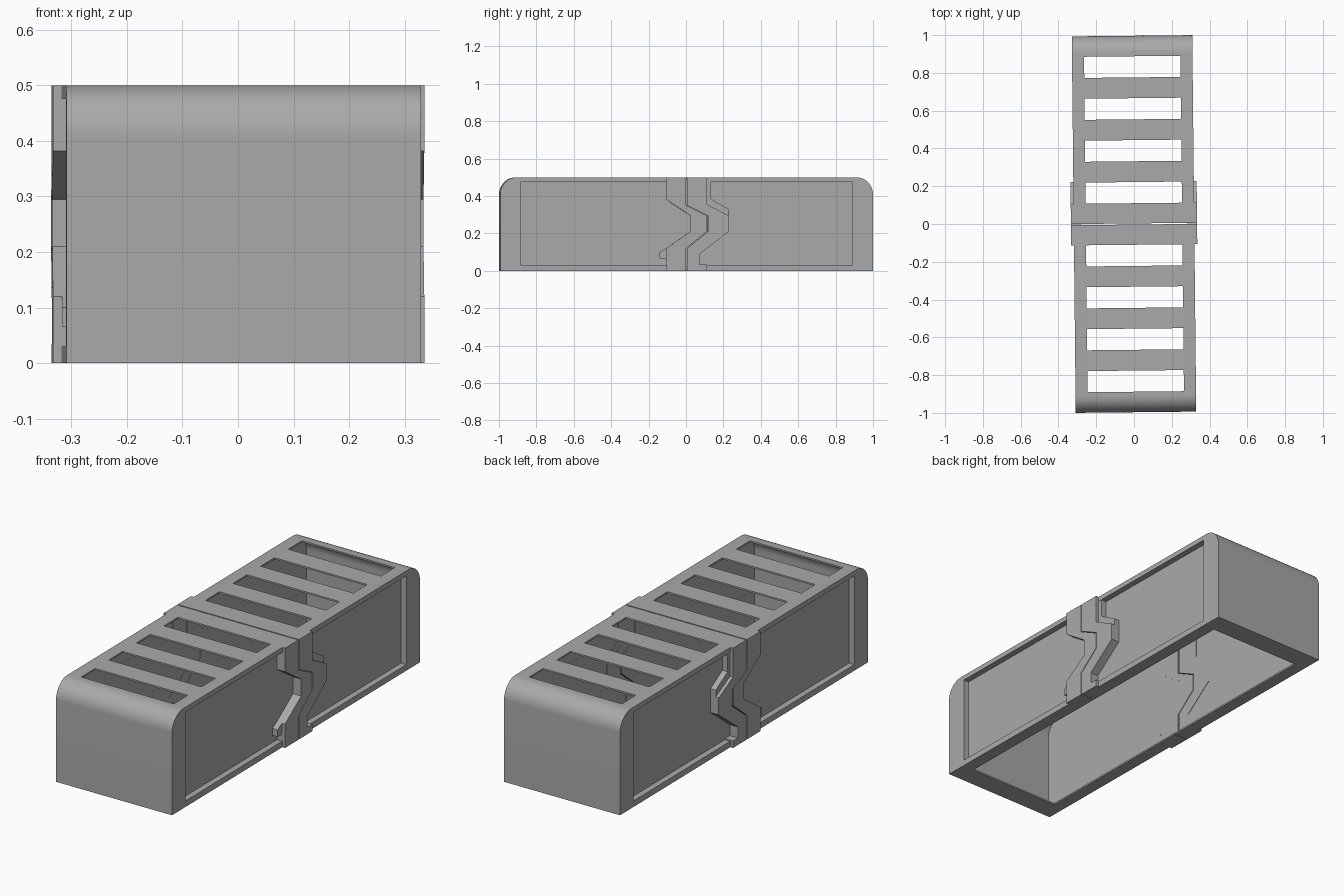
import bpy, bmesh, math

cube = bpy.data.objects.get("Cube")
if cube:
    bpy.data.objects.remove(cube, do_unlink=True)

grey = bpy.data.materials.new("mid grey")
grey.use_nodes = True
grey.diffuse_color = (0.4, 0.4, 0.4, 1)
grey.node_tree.nodes["Principled BSDF"].inputs["Base Color"].default_value = (0.4, 0.4, 0.4, 1)

HALF_LEN, HALF_WID, HEIGHT = 0.9965, 0.319, 0.5
TURN = 0.0105   # slight turn of the whole case about z
GAP = 0.003
INNER = 0.284   # inside face of the thin side walls


def prism(name, profile, x0, x1):
    """Extrude a (y, z) profile from x0 to x1."""
    bm = bmesh.new()
    face = bm.faces.new([bm.verts.new((x0, y, z)) for y, z in profile])
    out = bmesh.ops.extrude_face_region(bm, geom=[face])
    moved = [v for v in out["geom"] if isinstance(v, bmesh.types.BMVert)]
    bmesh.ops.translate(bm, verts=moved, vec=(x1 - x0, 0, 0))
    bmesh.ops.recalc_face_normals(bm, faces=bm.faces)
    mesh = bpy.data.meshes.new(name)
    bm.to_mesh(mesh)
    bm.free()
    mesh.materials.append(grey)
    obj = bpy.data.objects.new(name, mesh)
    bpy.context.collection.objects.link(obj)
    return obj


def box(name, x0, x1, y0, y1, z0, z1):
    return prism(name, [(y0, z0), (y1, z0), (y1, z1), (y0, z1)], x0, x1)


def arch(half, bottom, top, radius, steps=12):
    """Profile with two rounded upper corners."""
    pts = [(-half, bottom), (half, bottom)]
    for side, start in ((1, 0), (-1, 90)):
        for i in range(steps + 1):
            a = math.radians(start + 90 * i / steps)
            pts.append((side * (half - radius) + radius * math.cos(a),
                        top - radius + radius * math.sin(a)))
    return pts


def activate(obj):
    bpy.ops.object.select_all(action='DESELECT')
    obj.select_set(True)
    bpy.context.view_layer.objects.active = obj


def cut(obj, cutter):
    activate(obj)
    mod = obj.modifiers.new("cut", 'BOOLEAN')
    mod.operation, mod.solver, mod.object = 'DIFFERENCE', 'EXACT', cutter
    bpy.ops.object.modifier_apply(modifier=mod.name)
    bpy.data.objects.remove(cutter, do_unlink=True)


def finish(obj):
    obj.rotation_euler.z = TURN
    activate(obj)
    bpy.ops.object.shade_smooth_by_angle(angle=math.radians(30))


# Zigzag joint between the halves and band edges, listed from top to bottom
joint = [(0, 0.5), (0, 0.35), (0.11, 0.295), (0.11, 0.21), (0, 0.12), (0, 0)]
front_edge = [(-0.11, 0.5), (-0.11, 0.382), (0.02, 0.295), (0.02, 0.21),
              (-0.11, 0.12), (-0.11, 0)]
back_edge = [(0.11, 0.5), (0.11, 0.355), (0.225, 0.295), (0.225, 0.21),
             (0.07, 0.09), (0.07, 0.035), (0.11, 0.035), (0.11, 0)]

# Lower steps beside the bands
front_step = [(-0.1, 0.127), (-0.145, 0.1), (-0.145, 0.065), (-0.1, 0.065)]
back_step = [(0.1, 0.475), (0.13, 0.475), (0.13, 0.385),
             (0.225, 0.33), (0.225, 0.28), (0.1, 0.33)]


def shifted(d):
    return [(y + d, z) for y, z in joint]


def shell_half(name, sign):
    shell = prism(name, arch(HALF_LEN, 0, HEIGHT, 0.09), -HALF_WID, HALF_WID)
    # Thin-walled hollow with a flanged opening below
    cut(shell, prism("cavity", arch(0.965, 0.008, 0.492, 0.075), -INNER, INNER))
    cut(shell, box("opening", -0.256, 0.256, -0.89, 0.89, -0.1, 0.1))
    # Recessed side panels
    for s in (-1, 1):
        cut(shell, box("recess", s * 0.289, s * 0.4, -0.887, 0.887, 0.03, 0.475))
    # Vent slots in the top
    for i in range(4):
        y = sign * (0.166 + 0.222 * i)
        cut(shell, box("slot", -0.255, 0.255, y - 0.056, y + 0.056, 0.45, 0.6))
    # Remove the other half along the zigzag joint
    line = [(y, 0.7 if z == 0.5 else -0.1 if z == 0 else z) for y, z in shifted(sign * GAP)]
    cut(shell, prism("divider", line + [(-sign * 1.2, -0.1), (-sign * 1.2, 0.7)], -0.5, 0.5))
    finish(shell)


shell_half("front_shell", -1)
shell_half("back_shell", 1)

# Interlocking bands on both sides, showing through to the inside
for s, side in ((1, "left"), (-1, "right")):
    for part, edge, step, d in (("front", front_edge, front_step, -GAP),
                                ("back", back_edge, back_step, GAP)):
        finish(prism(f"{side}_{part}_band", edge + shifted(d)[::-1], s * 0.282, s * 0.334))
        finish(prism(f"{side}_{part}_step", step, s * 0.283, s * 0.318))
